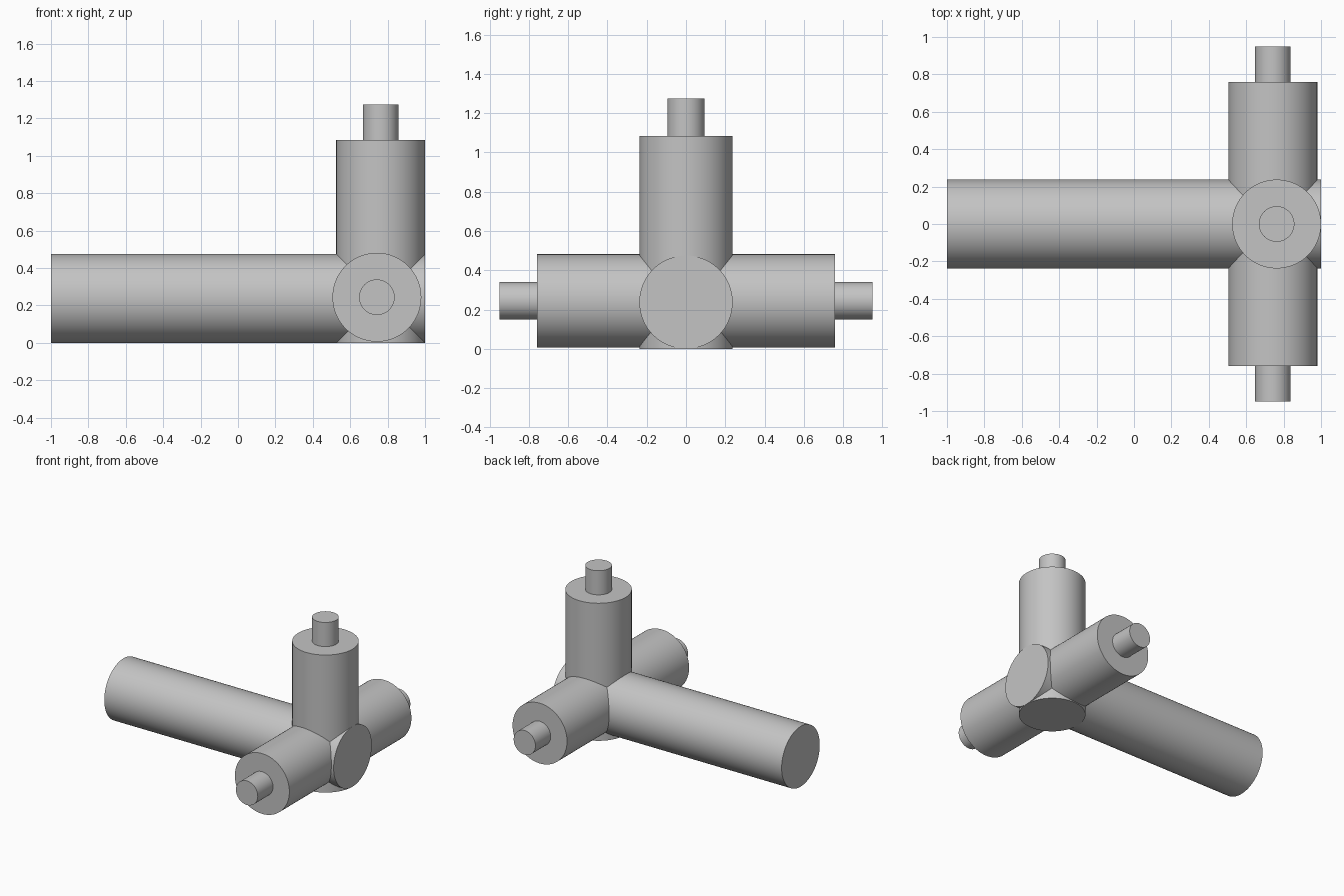
import bpy, math

cube = bpy.data.objects.get("Cube")
if cube:
    bpy.data.objects.remove(cube, do_unlink=True)

# Single grey material
grey = bpy.data.materials.new("plain grey")
grey.use_nodes = True
colour = (0.55, 0.55, 0.55, 1)
grey.diffuse_color = colour
grey.node_tree.nodes["Principled BSDF"].inputs["Base Color"].default_value = colour

TUBE_R, PEG_R = 0.2375, 0.095
TURN = {"x": (0, math.pi / 2, 0), "y": (math.pi / 2, 0, 0), "z": (0, 0, 0)}


def rod(name, axis, start, end, centre, radius):
    """Capped cylinder along an axis, running from start to end."""
    location = list(centre)
    location["xyz".index(axis)] = (start + end) / 2
    bpy.ops.mesh.primitive_cylinder_add(
        vertices=96, radius=radius, depth=end - start,
        location=location, rotation=TURN[axis])
    obj = bpy.context.object
    obj.name = name
    obj.data.materials.append(grey)
    bpy.ops.object.shade_smooth_by_angle(angle=math.radians(30))
    return obj


# Long horizontal beam
rod("long_beam", "x", -1, 1, (0, 0, TUBE_R), TUBE_R)

# Cross beam with a peg at each end
cross = (0.7425, 0, 0.244)
rod("cross_beam", "y", -0.76, 0.76, cross, TUBE_R)
rod("front_peg", "y", -0.95, -0.75, cross, PEG_R)
rod("back_peg", "y", 0.75, 0.95, cross, PEG_R)

# Upright post with a peg on top
upright = (0.7625, 0, 0)
rod("upright_post", "z", 0, 1.084, upright, TUBE_R)
rod("top_peg", "z", 1.07, 1.274, upright, PEG_R)
